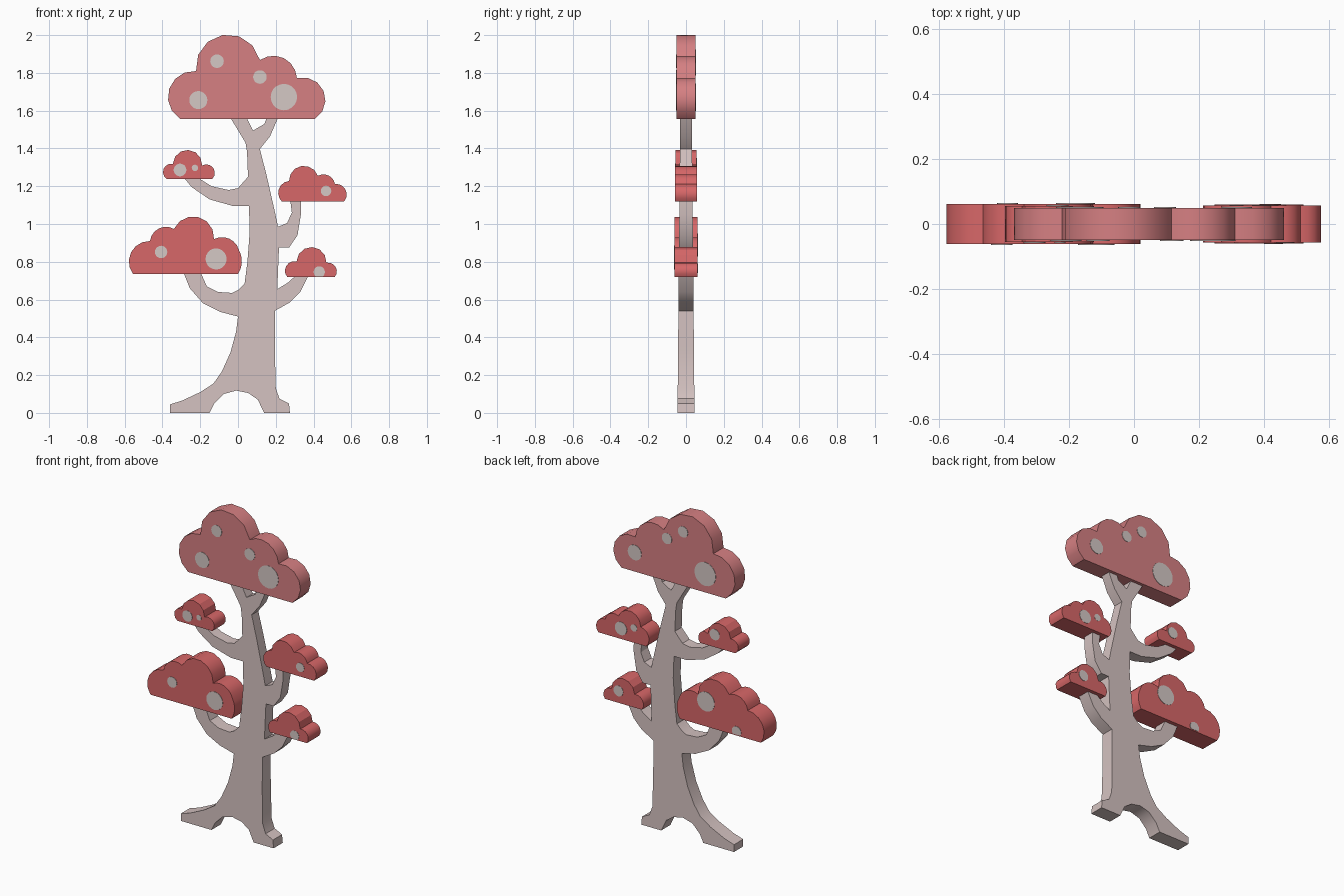
import bpy, bmesh, math
from mathutils import Vector

if "Cube" in bpy.data.objects:
    bpy.data.objects.remove(bpy.data.objects["Cube"])


def material(name, rgb):
    m = bpy.data.materials.new(name)
    m.diffuse_color = (*rgb, 1.0)
    m.use_nodes = True
    m.node_tree.nodes["Principled BSDF"].inputs["Base Color"].default_value = m.diffuse_color
    return m


BARK = material("pale bark", (0.66, 0.54, 0.53))
ROSE = material("soft rose", (0.67, 0.215, 0.225))
RED = material("coral red", (0.68, 0.135, 0.138))
SPOT = material("pale spot", (0.66, 0.58, 0.56))


def slab(name, outline, depth, mat, centre=0.0):
    """Extrude an xz outline along y; depth(z) gives the half thickness."""
    bm = bmesh.new()
    front = [bm.verts.new((x, centre - depth(z), z)) for x, z in outline]
    back = [bm.verts.new((x, centre + depth(z), z)) for x, z in outline]
    n = len(outline)
    bm.faces.new(front)
    bm.faces.new(back[::-1])
    for i in range(n):
        j = (i + 1) % n
        bm.faces.new((front[i], back[i], back[j], front[j]))
    bmesh.ops.recalc_face_normals(bm, faces=bm.faces)
    caps = [f for f in bm.faces if len(f.verts) > 4]
    bmesh.ops.triangulate(bm, faces=caps)
    me = bpy.data.meshes.new(name)
    bm.to_mesh(me)
    bm.free()
    me.materials.append(mat)
    ob = bpy.data.objects.new(name, me)
    bpy.context.collection.objects.link(ob)
    bpy.ops.object.select_all(action='DESELECT')
    ob.select_set(True)
    bpy.context.view_layer.objects.active = ob
    bpy.ops.object.shade_smooth_by_angle(angle=math.radians(30))
    return ob


def arc(a, m, b, steps=6):
    """Points on the circle through a, m, b, leaving out the start."""
    (ax, ay), (mx, my), (bx, by) = a, m, b
    d = 2 * (ax * (my - by) + mx * (by - ay) + bx * (ay - my))
    a2, m2, b2 = ax * ax + ay * ay, mx * mx + my * my, bx * bx + by * by
    cx = (a2 * (my - by) + m2 * (by - ay) + b2 * (ay - my)) / d
    cy = (a2 * (bx - mx) + m2 * (ax - bx) + b2 * (mx - ax)) / d
    r = math.hypot(ax - cx, ay - cy)
    t0, t1 = math.atan2(ay - cy, ax - cx), math.atan2(by - cy, bx - cx)
    turn = (t0 - t1) % (2 * math.pi)          # lobes always run clockwise
    return [(cx + r * math.cos(t0 - turn * i / steps),
             cy + r * math.sin(t0 - turn * i / steps)) for i in range(1, steps + 1)]


def cloud(name, pts, half, mat, front_spots, back_spots):
    """Lobed foliage: pts alternates valley, crest, valley, ..."""
    outline = [pts[0]]
    for i in range(0, len(pts) - 2, 2):
        outline += arc(*pts[i:i + 3])
    slab(name, outline, lambda z: half, mat)
    floor = pts[0][1]
    for side, spots in ((-1, front_spots), (1, back_spots)):
        for k, (x, z, r) in enumerate(spots):
            ring = [(x + r * math.cos(t * math.pi / 10),
                     z + r * math.sin(t * math.pi / 10)) for t in range(20)]
            # spots reaching past the flat base are trimmed to it
            low = [p for p in ring if p[1] >= floor + 0.001]
            label = "front" if side < 0 else "back"
            slab(f"{name}_{label}_spot_{k + 1}", low, lambda z: 0.002, SPOT, side * half)


# Trunk with roots and branches: one silhouette made of consecutive runs
left_root = [(-.36, 0), (-.36, .045), (-.296, .065), (-.2, .11), (-.13, .155),
             (-.085, .22), (-.04, .32), (-.01, .43), (0, .51)]
low_left_branch = [(-.095, .535), (-.185, .58), (-.255, .66), (-.295, .76), (-.205, .76),
                   (-.165, .67), (-.105, .64), (-.03, .635), (0, .65), (.035, .685),
                   (.05, .80), (.062, .96), (.058, 1.095)]
high_left_branch = [(-.025, 1.095), (-.15, 1.13), (-.245, 1.195), (-.29, 1.25), (-.22, 1.25),
                    (-.14, 1.2), (-.05, 1.18), (0, 1.19), (.053, 1.25)]
top_fork = [(.048, 1.38), (.04, 1.43), (.01, 1.48), (-.045, 1.57), (.042, 1.57), (.08, 1.495),
            (.14, 1.53), (.155, 1.57), (.215, 1.57), (.17, 1.465), (.116, 1.397)]
high_right_branch = [(.153, 1.25), (.195, 1.065), (.212, .985), (.26, 1.005), (.285, 1.06),
                     (.275, 1.14), (.333, 1.14), (.333, 1.05), (.315, .94), (.27, .875),
                     (.217, .875)]
low_right_branch = [(.208, .655), (.265, .69), (.32, .74), (.38, .74), (.33, .64),
                    (.275, .585), (.195, .54)]
right_root = [(.195, .33), (.2, .13), (.22, .075), (.27, .05), (.275, 0), (.138, 0),
              (.105, .07), (.055, .105), (-.01, .118), (-.075, .1), (-.125, .05), (-.15, 0)]
slab("trunk", left_root + low_left_branch + high_left_branch + top_fork
     + high_right_branch + low_right_branch + right_root,
     lambda z: 0.045 - 0.009 * z, BARK)

# Foliage clouds with their spots
cloud("crown", [(-.307, 1.556), (-.37, 1.69), (-.222, 1.81), (-.085, 2.0), (.116, 1.868),
                (.238, 1.88), (.312, 1.772), (.455, 1.70), (.407, 1.556)], .05, ROSE,
      [(-.111, 1.862, .036), (.116, 1.778, .036), (-.21, 1.656, .048), (.243, 1.672, .07)],
      [(.316, 1.674, .047), (.095, 1.82, .034), (-.015, 1.89, .034), (-.167, 1.67, .073)])
cloud("low_left_foliage", [(-.556, .735), (-.574, .83), (-.466, .91), (-.413, .979),
                           (-.339, .974), (-.243, 1.04), (-.127, .92), (-.042, .92),
                           (.005, .862), (.02, .80), (0, .735)], .062, RED,
      [(-.407, .852, .033), (-.116, .815, .056)],
      [(-.18, .889, .06), (-.39, .76, .032)])
cloud("high_left_foliage", [(-.376, 1.238), (-.397, 1.28), (-.345, 1.318), (-.27, 1.392),
                            (-.19, 1.31), (-.125, 1.285), (-.137, 1.238)], .056, RED,
      [(-.307, 1.286, .034), (-.228, 1.297, .017)], [(-.236, 1.316, .034)])
cloud("high_right_foliage", [(.233, 1.118), (.213, 1.17), (.27, 1.228), (.35, 1.308),
                             (.423, 1.255), (.49, 1.25), (.513, 1.212), (.574, 1.17),
                             (.561, 1.118)], .057, RED,
      [(.466, 1.175, .028)], [(.405, 1.183, .041), (.316, 1.21, .022)])
cloud("low_right_foliage", [(.26, .72), (.25, .765), (.31, .802), (.39, .878),
                            (.468, .795), (.522, .76), (.513, .72)], .06, RED,
      [(.43, .746, .03)], [(.42, .794, .033)])
